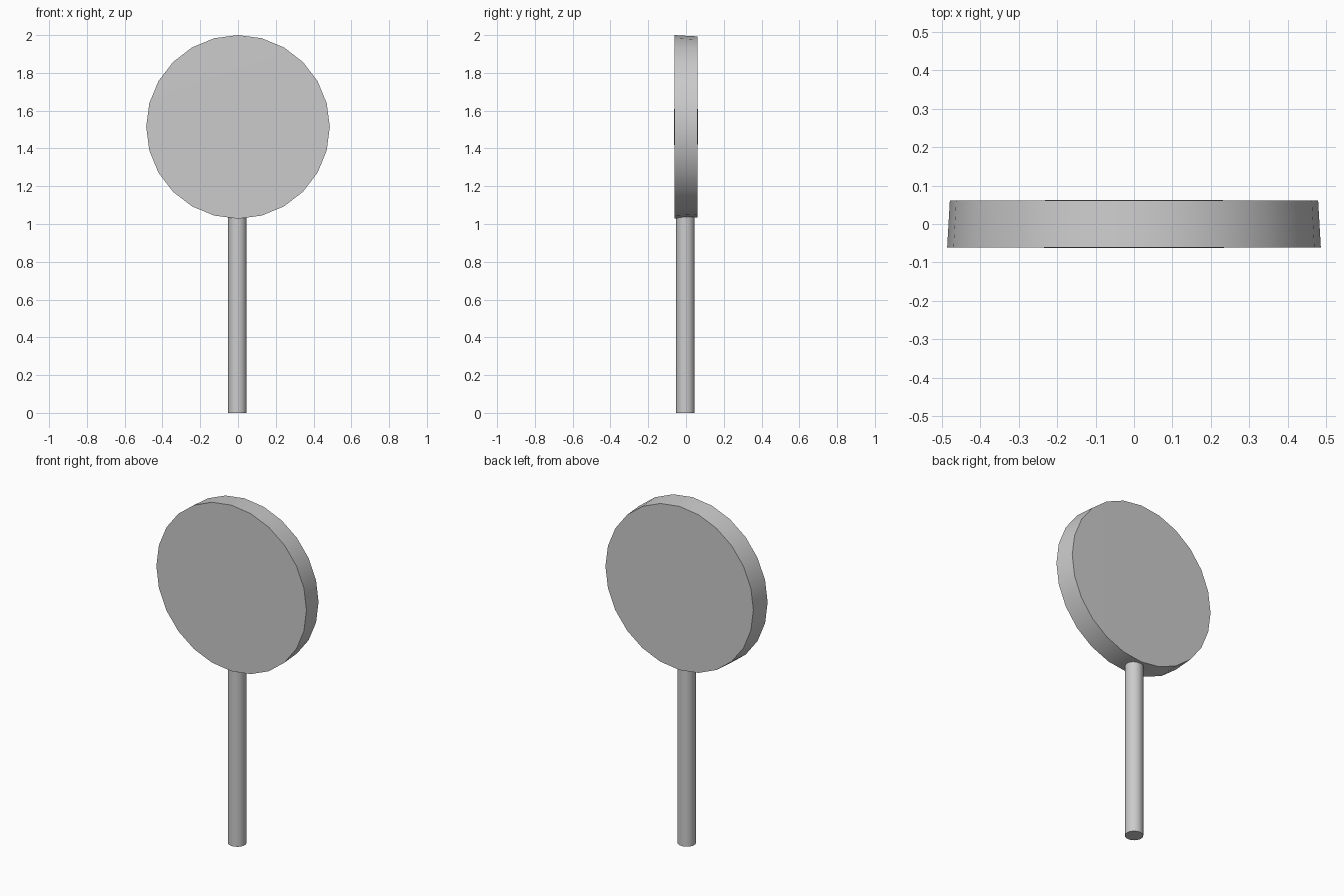
import bpy
import bmesh
from math import sin, cos, pi, radians

if "Cube" in bpy.data.objects:
    bpy.data.objects.remove(bpy.data.objects["Cube"])


def make_object(name, rings, center, axis, sides):
    """Closed round body from (radius, position) rings; radius 0 makes a cap centre."""
    bm = bmesh.new()
    loops = []
    for r, t in rings:
        pts = [(0, 0)] if r == 0 else [(r * sin(2 * pi * i / sides), r * cos(2 * pi * i / sides))
                                       for i in range(sides)]
        loops.append([bm.verts.new((a, t, b) if axis == "Y" else (a, b, t)) for a, b in pts])
    for lo, hi in zip(loops, loops[1:]):
        for i in range(sides):
            j = (i + 1) % sides
            quad = [lo[i % len(lo)], lo[j % len(lo)], hi[j % len(hi)], hi[i % len(hi)]]
            bm.faces.new(list(dict.fromkeys(quad)))
    bmesh.ops.recalc_face_normals(bm, faces=bm.faces)
    mesh = bpy.data.meshes.new(name)
    bm.to_mesh(mesh)
    bm.free()
    obj = bpy.data.objects.new(name, mesh)
    obj.location = center
    bpy.context.collection.objects.link(obj)
    bpy.ops.object.select_all(action="DESELECT")
    obj.select_set(True)
    bpy.context.view_layer.objects.active = obj
    bpy.ops.object.shade_smooth_by_angle(angle=radians(30))
    return obj


# Round sign plate, slightly tapered to the back, with barely domed faces
make_object("sign_plate",
            [(0, -0.0625), (0.486, -0.061), (0.479, 0.061), (0, 0.0625)],
            (0, 0, 1.514), "Y", 24)

# Post, its top sunk just into the plate
make_object("post",
            [(0, 0), (0.049, 0), (0.049, 1.045), (0, 1.045)],
            (-0.003, -0.003, 0), "Z", 24)
